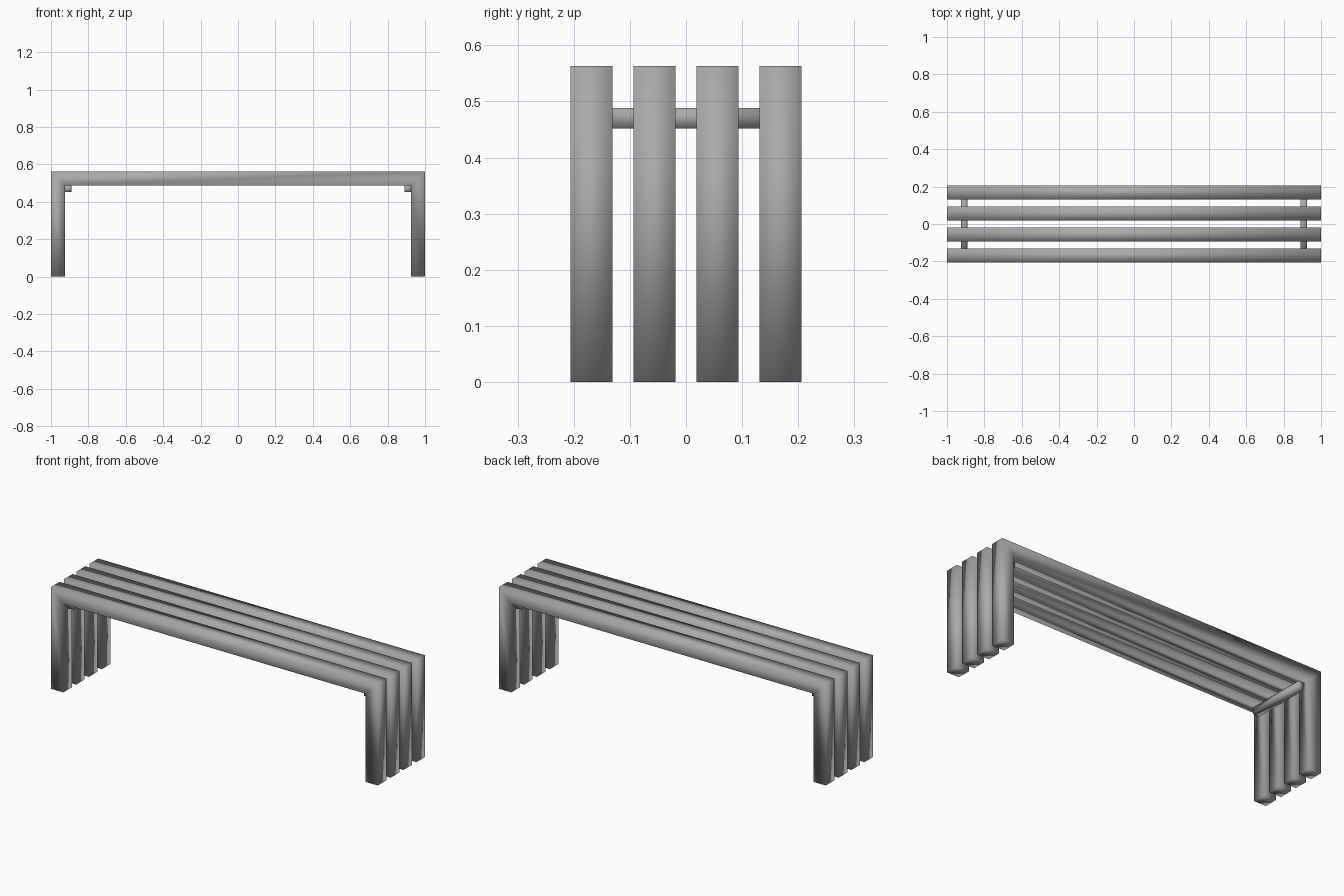
import bpy
import bmesh

cube = bpy.data.objects.get("Cube")
if cube:
    bpy.data.objects.remove(cube, do_unlink=True)

HEIGHT = 0.563     # top of the seat
BAR = 0.075        # square bar thickness
PITCH = 0.1125     # spacing between neighbouring frames
ROD = 0.036        # cross rod thickness

grey = bpy.data.materials.new("mid grey")
grey.use_nodes = True
colour = (0.4, 0.4, 0.4, 1)
grey.diffuse_color = colour
grey.node_tree.nodes["Principled BSDF"].inputs["Base Color"].default_value = colour


def sweep(name, rings):
    """Skin a closed tube through matching four-corner rings, smooth shaded."""
    bm = bmesh.new()
    loops = [[bm.verts.new(p) for p in ring] for ring in rings]
    for a, b in zip(loops, loops[1:]):
        for i in range(4):
            j = (i + 1) % 4
            bm.faces.new((a[i], a[j], b[j], b[i]))
    bm.faces.new(loops[0])
    bm.faces.new(reversed(loops[-1]))
    bmesh.ops.recalc_face_normals(bm, faces=bm.faces)
    for f in bm.faces:
        f.smooth = True
    mesh = bpy.data.meshes.new(name)
    bm.to_mesh(mesh)
    bm.free()
    mesh.materials.append(grey)
    obj = bpy.data.objects.new(name, mesh)
    bpy.context.collection.objects.link(obj)
    return obj


# Bent frames: leg, mitred corner, seat slat, mitred corner, leg
outer = [(-1, 0), (-1, HEIGHT), (1, HEIGHT), (1, 0)]
inner_x, inner_z = 1 - BAR, HEIGHT - BAR
inner = [(-inner_x, 0), (-inner_x, inner_z), (inner_x, inner_z), (inner_x, 0)]
for n in range(4):
    y = (n - 1.5) * PITCH
    y0, y1 = y - BAR / 2, y + BAR / 2
    sweep(f"bench_frame_{n + 1}",
          [[(ox, y0, oz), (ox, y1, oz), (ix, y1, iz), (ix, y0, iz)]
           for (ox, oz), (ix, iz) in zip(outer, inner)])

# Cross rods tucked under the slats against the inside of the legs
rod_end = 1.5 * PITCH
for side, label in ((-1, "right"), (1, "left")):
    x0, x1 = side * inner_x, side * (inner_x - ROD)
    z0, z1 = inner_z - ROD, inner_z
    sweep(f"cross_rod_{label}",
          [[(x0, y, z0), (x1, y, z0), (x1, y, z1), (x0, y, z1)]
           for y in (-rod_end, rod_end)])
